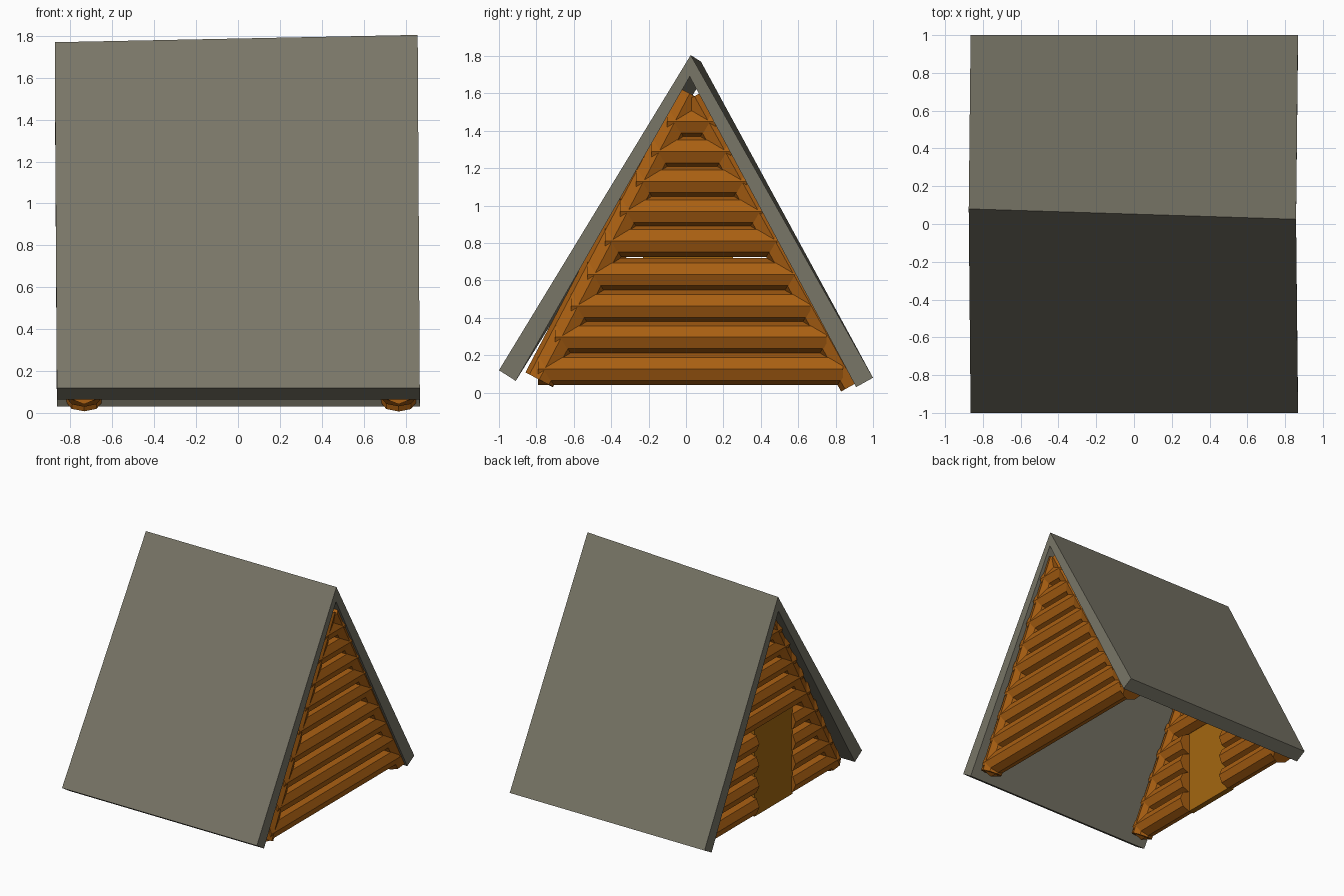
import bpy, bmesh, math
from mathutils import Vector

if "Cube" in bpy.data.objects:
    bpy.data.objects.remove(bpy.data.objects["Cube"])


def material(name, rgb):
    m = bpy.data.materials.new(name)
    m.diffuse_color = (*rgb, 1)
    m.use_nodes = True
    m.node_tree.nodes["Principled BSDF"].inputs["Base Color"].default_value = m.diffuse_color
    return m


ROOF = material("slate", (0.19, 0.18, 0.135))
WOOD = material("log_wood", (0.40, 0.115, 0.006))
DOOR = material("door_wood", (0.37, 0.135, 0.005))


def finish(name, bm, mat):
    bmesh.ops.recalc_face_normals(bm, faces=bm.faces)
    me = bpy.data.meshes.new(name)
    bm.to_mesh(me)
    bm.free()
    ob = bpy.data.objects.new(name, me)
    me.materials.append(mat)
    bpy.context.collection.objects.link(ob)
    return ob


def loft(bm, ring_a, ring_b):
    a = [bm.verts.new(p) for p in ring_a]
    b = [bm.verts.new(p) for p in ring_b]
    n = len(a)
    for i in range(n):
        bm.faces.new((a[i], a[(i + 1) % n], b[(i + 1) % n], b[i]))
    bm.faces.new(a[::-1])
    bm.faces.new(b)


def log(bm, start, end, r):
    # eight-sided log with one corner pointing along x
    start, end = Vector(start), Vector(end)
    side = Vector((1, 0, 0))
    up = (end - start).normalized().cross(side)
    ring = [r * (math.cos(i * math.pi / 4) * side + math.sin(i * math.pi / 4) * up)
            for i in range(8)]
    loft(bm, [start + v for v in ring], [end + v for v in ring])


# Roof: folded slab with a slightly crooked ridge
def roof_section(x_low, x_top, dy, dz):
    return [(x_low, -1, 0.12), (x_top, 0.025 + dy, 1.805 + dz), (x_low, 1, 0.08),
            (x_low, 0.91, 0.03), (x_top, 0.02 + dy, 1.69 + dz), (x_low, -0.91, 0.063)]


bm = bmesh.new()
loft(bm, roof_section(0.868, 0.858, 0, 0), roof_section(-0.865, -0.875, 0.055, -0.035))
finish("roof", bm, ROOF)

HEIGHTS = [0.127, 0.297, 0.463, 0.633, 0.812, 0.97, 1.13, 1.29, 1.45]
GAP = (-0.22, 0.24)


def gable(name, x, dy, dz, doorway):
    # Sloping rafters
    bm = bmesh.new()
    log(bm, (x, -0.785, 0.07), (x, 0.02 + dy, 1.60 + dz), 0.083)
    log(bm, (x, 0.902, 0.047), (x, 0.045 + dy, 1.585 + dz), 0.083)
    finish(name + "_rafters", bm, WOOD)
    # Stacked wall logs, cut short beside the doorway
    bm = bmesh.new()
    for i, z in enumerate(HEIGHTS):
        k = z - 0.127
        shift = dy * k / 1.5
        y0, y1 = -0.79 + 0.52 * k + shift, 0.84 - 0.515 * k + shift
        if doorway and i < 4:
            log(bm, (x, y0, z), (x, GAP[0], z), 0.086)
            log(bm, (x, GAP[1], z), (x, y1, z), 0.086)
        else:
            log(bm, (x, y0, z), (x, y1, z), 0.086)
    finish(name + "_logs", bm, WOOD)


gable("right_gable", 0.767, 0.0, 0.0, False)
gable("left_gable", -0.735, 0.045, -0.03, True)

# Door panel set inside the log wall
bm = bmesh.new()
y0, y1 = GAP[0] - 0.01, GAP[1] + 0.01
section = [(y0, 0.045), (y1, 0.045), (y1, 0.79), (y0, 0.79)]
loft(bm, [(-0.785, y, z) for y, z in section], [(-0.74, y, z) for y, z in section])
finish("door", bm, DOOR)
